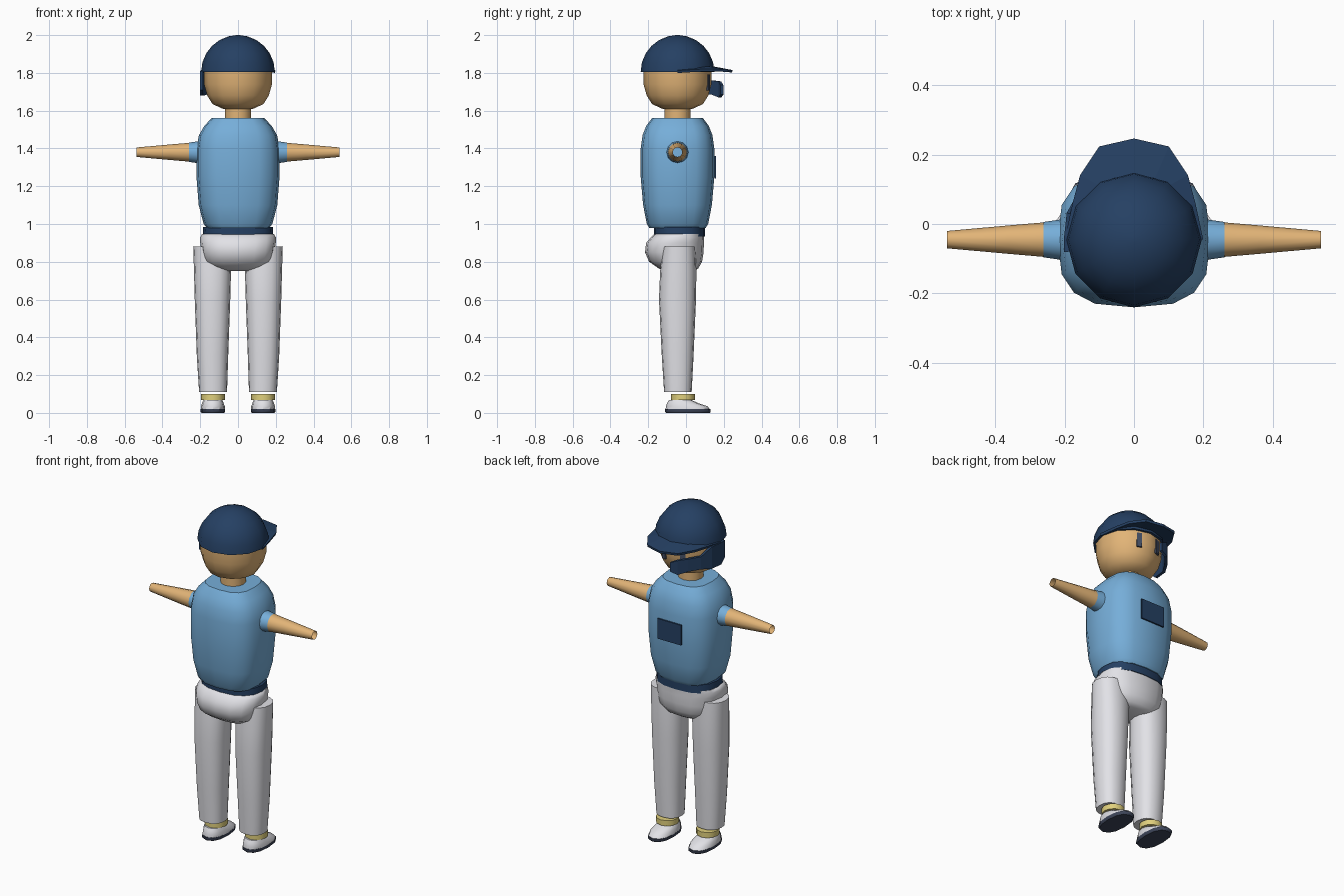
import bpy, bmesh, math

if "Cube" in bpy.data.objects:
    bpy.data.objects.remove(bpy.data.objects["Cube"])

CY = -0.045  # y of the body axis


def material(name, rgb):
    lin = [(c / 255 / 12.92) if c < 10 else ((c / 255 + 0.055) / 1.055) ** 2.4 for c in rgb]
    m = bpy.data.materials.new(name)
    m.diffuse_color = (*lin, 1)
    m.use_nodes = True
    m.node_tree.nodes["Principled BSDF"].inputs["Base Color"].default_value = m.diffuse_color
    return m


BLUE = material("jersey_blue", (118, 174, 217))
NAVY = material("navy", (37, 64, 99))
SKIN = material("skin", (226, 180, 119))
WHITE = material("trouser_white", (226, 226, 231))
YELLOW = material("sock_yellow", (224, 208, 125))
SLATE = material("eye_slate", (70, 80, 102))
SOLE = material("sole_dark", (62, 70, 90))


def finish(name, bm, mat, smooth=40, thickness=0):
    bmesh.ops.recalc_face_normals(bm, faces=bm.faces)
    mesh = bpy.data.meshes.new(name)
    bm.to_mesh(mesh)
    bm.free()
    mesh.materials.append(mat)
    ob = bpy.data.objects.new(name, mesh)
    bpy.context.collection.objects.link(ob)
    bpy.ops.object.select_all(action='DESELECT')
    ob.select_set(True)
    bpy.context.view_layer.objects.active = ob
    if thickness:
        mod = ob.modifiers.new("thickness", 'SOLIDIFY')
        mod.thickness = thickness
        mod.offset = 0
    elif smooth:
        bpy.ops.object.shade_smooth_by_angle(angle=math.radians(smooth))
    return ob


def loft(name, rings, mat, n=12, power=1.0, caps=True, place=None, smooth=40):
    """Skin rings of (height, centre x, centre y, radius x, radius y)."""
    bm = bmesh.new()
    place = place or (lambda x, y, z: (x, y, z))

    def rounded(v):
        return math.copysign(abs(v) ** power, v) if abs(v) > 1e-6 else 0.0
    loops = []
    for z, cx, cy, rx, ry in rings:
        angles = [2 * math.pi * i / n for i in range(n)]
        loops.append([bm.verts.new(place(cx + rx * rounded(math.cos(a)),
                                         cy + ry * rounded(math.sin(a)), z)) for a in angles])
    for a, b in zip(loops, loops[1:]):
        for i in range(n):
            j = (i + 1) % n
            bm.faces.new((a[i], a[j], b[j], b[i]))
    if caps:
        bm.faces.new(loops[0])
        bm.faces.new(loops[-1])
    return finish(name, bm, mat, smooth)


def strip(name, pairs, mat, thickness):
    """Solid band between two matching lines of points."""
    bm = bmesh.new()
    rows = [[bm.verts.new(p) for p in pair] for pair in pairs]
    for (a, b), (c, d) in zip(rows, rows[1:]):
        bm.faces.new((a, b, d, c))
    return finish(name, bm, mat, 0, thickness)


def plate(name, centre, size, mat, turn=0):
    bm = bmesh.new()
    bmesh.ops.create_cube(bm, size=1)
    bmesh.ops.scale(bm, vec=size, verts=bm.verts)
    ob = finish(name, bm, mat, 0)
    ob.location = centre
    ob.rotation_euler.z = turn
    return ob


# torso, belt and hips
loft("torso", [(0.98, 0, CY, 0.165, 0.15), (1.0, 0, CY, 0.182, 0.162), (1.1, 0, CY, 0.208, 0.182),
               (1.25, 0, CY, 0.22, 0.195), (1.4, 0, CY, 0.22, 0.195), (1.47, 0, CY, 0.207, 0.185),
               (1.52, 0, CY, 0.178, 0.165), (1.56, 0, CY, 0.14, 0.135)], BLUE, 16, 0.7)
loft("belt", [(0.935, 0, -0.035, 0.187, 0.135), (0.985, 0, -0.035, 0.184, 0.135)], NAVY, 16, 0.8)
loft("hips", [(0.75, 0, -0.03, 0.1, 0.07), (0.765, 0, -0.04, 0.14, 0.105),
              (0.80, 0, -0.055, 0.18, 0.14), (0.85, 0, -0.062, 0.192, 0.155),
              (0.90, 0, -0.058, 0.2, 0.153), (0.93, 0, -0.045, 0.2, 0.14),
              (0.948, 0, -0.035, 0.19, 0.132)], WHITE, 16, 0.8, smooth=60)
plate("chest_patch", (0, 0.155, 1.30), (0.155, 0.009, 0.12), NAVY)

# head and neck
loft("neck", [(1.54, 0, CY, 0.07, 0.07), (1.63, 0, CY, 0.07, 0.07)], SKIN)
loft("head", [(1.61, 0, CY, 0.08, 0.08), (1.635, 0, CY, 0.135, 0.135), (1.68, 0, CY, 0.163, 0.163),
              (1.74, 0, CY, 0.18, 0.18), (1.81, 0, CY, 0.181, 0.181)], SKIN, smooth=60)
for s in (-1, 1):
    plate("eye", (s * 0.062, 0.118, 1.75), (0.03, 0.009, 0.085), SLATE, -s * 0.35)

# helmet dome, brim and cheek guard
dome = [(1.805 + 0.195 * math.sin(t), 0, CY, 0.195 * math.cos(t), 0.195 * math.cos(t))
        for t in [math.radians(d) for d in (0, 15, 30, 45, 60, 75, 87)]]
loft("helmet", dome, NAVY)
half = [((0.18, CY, 1.812), (0.197, CY, 1.806)),
        ((0.145, 0.06, 1.822), (0.176, 0.055, 1.812)),
        ((0.10, 0.11, 1.828), (0.154, 0.14, 1.815)),
        ((0.06, 0.13, 1.828), (0.10, 0.222, 1.812))]
middle = [((0, 0.14, 1.828), (0, 0.245, 1.808))]
mirrored = [tuple((-x, y, z) for x, y, z in pair) for pair in reversed(half)]
strip("helmet_brim", half + middle + mirrored, NAVY, 0.014)
guard = [(-0.193, -0.08, 1.81, 1.71), (-0.194, -0.045, 1.81, 1.68), (-0.186, 0.03, 1.81, 1.68),
         (-0.155, 0.085, 1.765, 1.69), (-0.11, 0.14, 1.76, 1.685),
         (-0.07, 0.18, 1.755, 1.67), (-0.03, 0.19, 1.735, 1.685)]
strip("cheek_guard", [((x, y, a), (x, y, b)) for x, y, a, b in guard], NAVY, 0.016)

for s in (-1, 1):
    # arms run sideways along x
    def sideways(x, y, z, s=s):
        return (s * z, y, 1.38 + x)
    loft("sleeve", [(0.19, 0, CY, 0.061, 0.061), (0.26, 0, CY, 0.051, 0.051)],
         BLUE, caps=False, place=sideways)
    loft("arm", [(0.255, 0, CY, 0.05, 0.05), (0.36, 0, CY, 0.041, 0.041),
                 (0.538, 0, CY, 0.025, 0.025)], SKIN, caps=False, place=sideways)
    # trouser leg
    x = s * 0.135
    loft("trouser_leg", [(0.11, s * 0.132, -0.043, 0.074, 0.073), (0.3, x, -0.044, 0.083, 0.084),
                         (0.6, x, -0.045, 0.094, 0.098), (0.75, x, -0.041, 0.098, 0.096),
                         (0.88, s * 0.136, -0.037, 0.101, 0.087)], WHITE, 16, 0.85)
    # sock and shoe
    x = s * 0.133
    loft("sock", [(0.068, x, -0.016, 0.063, 0.064), (0.10, x, -0.016, 0.063, 0.064)], YELLOW)
    loft("shoe_upper", [(0.018, x, 0.01, 0.064, 0.118), (0.035, x, 0.004, 0.063, 0.11),
                        (0.052, x, -0.018, 0.057, 0.082), (0.068, x, -0.03, 0.05, 0.06)],
         WHITE, 12, 0.85)
    loft("shoe_sole", [(0, x, 0.01, 0.06, 0.116), (0.006, x, 0.01, 0.065, 0.121),
                       (0.02, x, 0.01, 0.065, 0.121)], SOLE, 12, 0.85)
